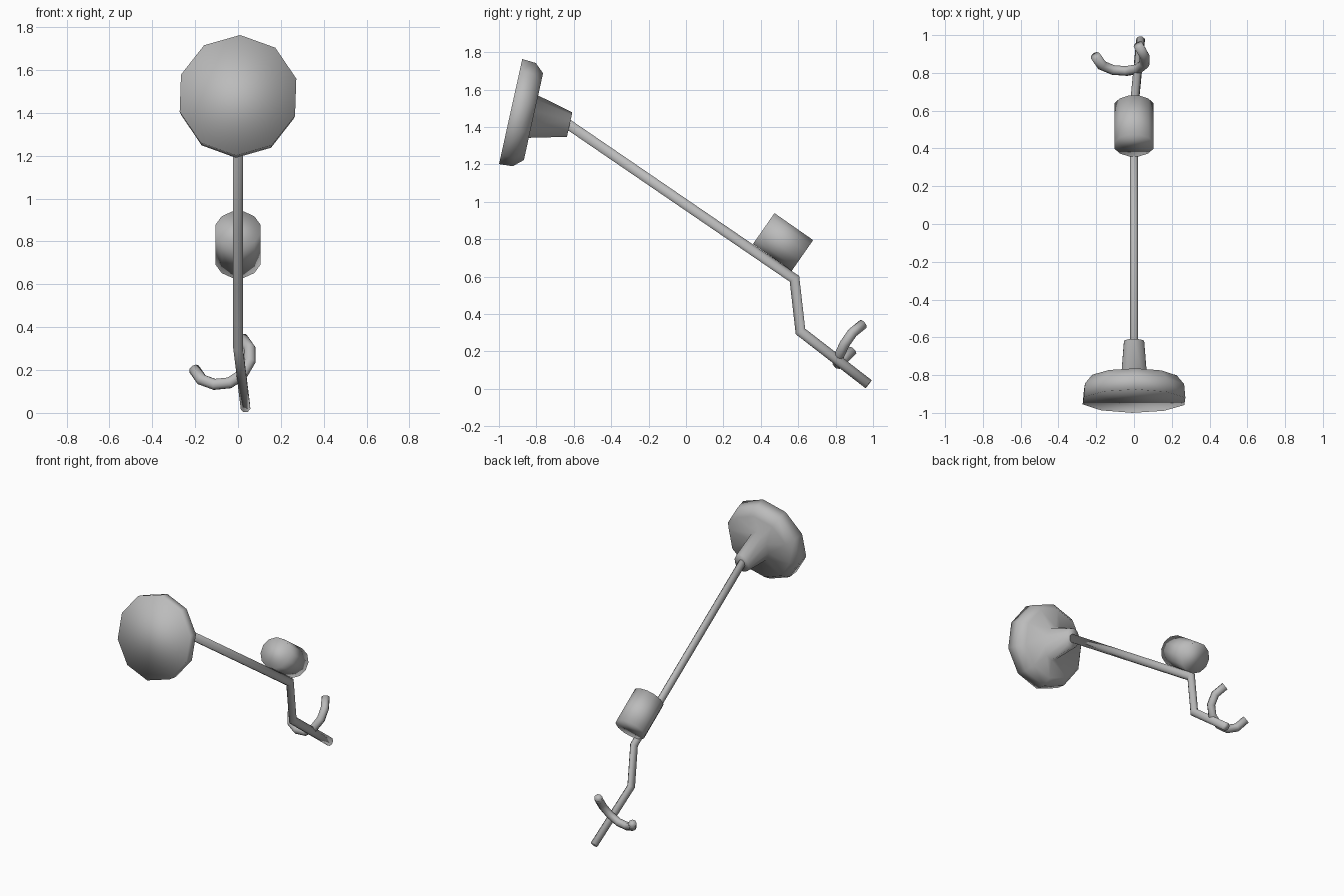
import bpy, bmesh
from math import cos, sin, tau, radians
from mathutils import Vector

cube = bpy.data.objects.get("Cube")
if cube:
    bpy.data.objects.remove(cube)

metal = bpy.data.materials.new("plain_grey")
metal.use_nodes = True
grey = (0.5, 0.5, 0.5, 1)
metal.diffuse_color = grey
metal.node_tree.nodes["Principled BSDF"].inputs["Base Color"].default_value = grey

X = Vector((1, 0, 0))


def ring(center, side, up, rx, ry, count, turn=0.0):
    """Points of an elliptical ring around a centre."""
    angles = [turn + tau * i / count for i in range(count)]
    return [center + side * rx * cos(a) + up * ry * sin(a) for a in angles]


def loft(name, rings):
    """Skin a row of rings, close both ends and shade smoothly."""
    bm = bmesh.new()
    rows = [[bm.verts.new(p) for p in r] for r in rings]
    count = len(rows[0])
    for a, b in zip(rows, rows[1:]):
        for i in range(count):
            j = (i + 1) % count
            bm.faces.new((a[i], a[j], b[j], b[i]))
    bm.faces.new(rows[0])
    bm.faces.new(rows[-1])
    bmesh.ops.recalc_face_normals(bm, faces=bm.faces)
    for f in bm.faces:
        f.smooth = True
    mesh = bpy.data.meshes.new(name)
    bm.to_mesh(mesh)
    bm.free()
    mesh.materials.append(metal)
    obj = bpy.data.objects.new(name, mesh)
    bpy.context.collection.objects.link(obj)
    return obj


def tube(name, path, rx, ry, count):
    """Sweep an ellipse along a path with mitred corners."""
    path = [Vector(p) for p in path]
    dirs = [(b - a).normalized() for a, b in zip(path, path[1:])]
    side = (X - dirs[0] * X.dot(dirs[0])).normalized()
    rings = [ring(path[0], side, side.cross(dirs[0]), rx, ry, count, tau / count / 2)]
    for k, d in enumerate(dirs):
        c = path[k + 1]
        n = (d + dirs[min(k + 1, len(dirs) - 1)]).normalized()
        rings.append([p + d * ((c - p).dot(n) / d.dot(n)) for p in rings[-1]])
    return loft(name, rings)


# Search head: round disc that narrows into a stepped socket at the back
axis = Vector((0, 0.976, -0.216))
up = Vector((0, 0.216, 0.976))
front = Vector((0, -0.9375, 1.4825))
profile = [(0, 0.283, 0.288), (0.075, 0.276, 0.283), (0.125, 0.235, 0.238),
           (0.125, 0.072, 0.116), (0.323, 0.056, 0.067)]
loft("search_head", [ring(front + axis * d, X, up, rx, ry, 10, radians(88 - 72))
                     for d, rx, ry in profile])

# Long pole with a cranked handle at the lower end
tube("pole", [(0, -0.66, 1.435), (0, 0.58, 0.588), (0, 0.612, 0.307), (0.035, 0.976, 0.025)],
     0.024, 0.029, 8)

# Control box: a faceted drum resting on the pole
along = Vector((0, 0.82, -0.572)).normalized()
above = X.cross(along)
middle = Vector((0, 0.519, 0.785))
loft("control_box", [ring(middle + along * s, X, above, 0.108, 0.104, 12, tau / 24)
                     for s in (-0.126, 0.126)])

# Curved arm rest crossing the handle
tube("arm_rest", [(-0.205, 0.89, 0.205), (-0.17, 0.84, 0.155), (-0.11, 0.815, 0.133),
                  (-0.04, 0.81, 0.14), (0.02, 0.82, 0.18), (0.055, 0.848, 0.24),
                  (0.055, 0.89, 0.3), (0.022, 0.948, 0.347)], 0.027, 0.027, 8)
